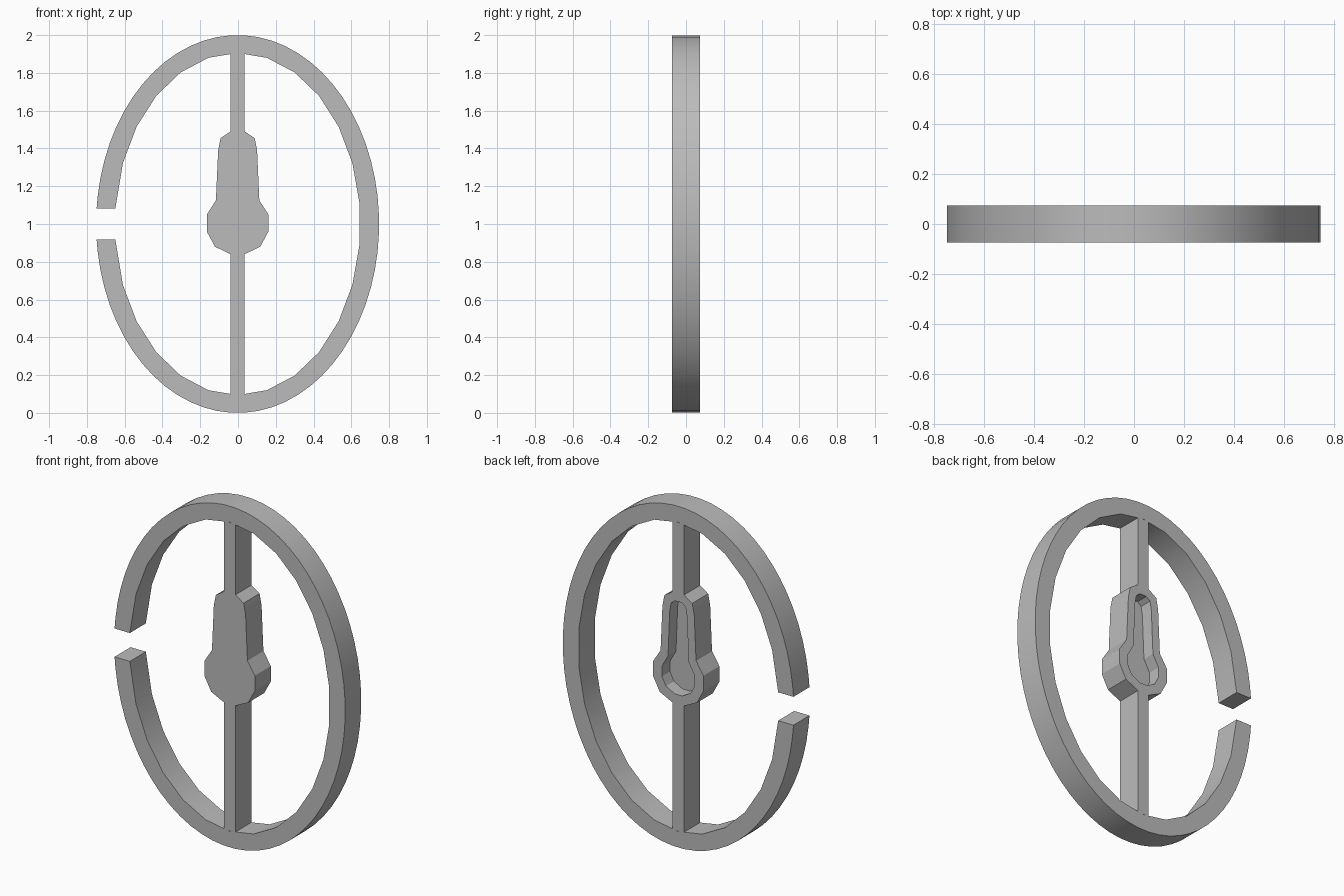
import bpy, bmesh, math

cube = bpy.data.objects.get("Cube")
if cube:
    bpy.data.objects.remove(cube, do_unlink=True)

grey = bpy.data.materials.new("plain grey")
grey.use_nodes = True
grey.diffuse_color = (0.5, 0.5, 0.5, 1)
grey.node_tree.nodes["Principled BSDF"].inputs["Base Color"].default_value = (0.5, 0.5, 0.5, 1)

HALF = 0.074      # half the thickness of every part
CX = -0.002       # centre line of the frame


def prism(name, outline, pocket=None, floor_y=0.0):
    """Extrude an (x, z) outline through the thickness, with an optional rear pocket."""
    bm = bmesh.new()

    def loop(points, y):
        return [bm.verts.new((x + CX, y, z)) for x, z in points]

    def walls(a, b):
        n = len(a)
        for i in range(n):
            j = (i + 1) % n
            bm.faces.new((a[i], a[j], b[j], b[i]))

    front, back = loop(outline, -HALF), loop(outline, HALF)
    bm.faces.new(front)
    walls(front, back)
    if pocket:
        rim, floor = loop(pocket, HALF), loop(pocket, floor_y)
        walls(back, rim)
        walls(rim, floor)
        bm.faces.new(floor)
    else:
        bm.faces.new(back)
    bmesh.ops.recalc_face_normals(bm, faces=bm.faces)
    mesh = bpy.data.meshes.new(name)
    bm.to_mesh(mesh)
    bm.free()
    mesh.materials.append(grey)
    obj = bpy.data.objects.new(name, mesh)
    bpy.context.collection.objects.link(obj)
    bpy.ops.object.select_all(action='DESELECT')
    obj.select_set(True)
    bpy.context.view_layer.objects.active = obj
    bpy.ops.object.shade_smooth_by_angle(angle=math.radians(25))
    return obj


def mirrored(half):
    """Close a right-hand half profile across the centre line."""
    return half + [(-x, z) for x, z in reversed(half)]


def split_arc(rx, rz, count, gap):
    """Ellipse points running from one side of the left gap round to the other."""
    start = math.asin(gap / rz)
    step = 2 * math.pi / count
    angles = [start] + [step * (i + 0.5) for i in range(1, count - 1)] + [2 * math.pi - start]
    return [(-rx * math.cos(a), 1 + rz * math.sin(a)) for a in angles]


# Oval ring with a gap on its right side
prism("oval_ring", split_arc(0.749, 1.0, 64, 0.083) + split_arc(0.65, 0.906, 26, 0.083)[::-1])

# Central body with a recess in its back
body = [(0.037, 1.49), (0.09, 1.455), (0.103, 1.39), (0.115, 1.125),
        (0.163, 1.05), (0.163, 0.96), (0.12, 0.88), (0.037, 0.84)]
recess = [(0.022, 1.44), (0.047, 1.42), (0.056, 1.37), (0.067, 1.105),
          (0.106, 1.035), (0.106, 0.975), (0.08, 0.925), (0.025, 0.895)]
prism("central_body", mirrored(body), mirrored(recess))

# Upright bars joining the body to the ring
for name, low, high in (("upper_bar", 1.49, 1.904), ("lower_bar", 0.096, 0.84)):
    prism(name, mirrored([(0.037, high), (0.037, low)]))
